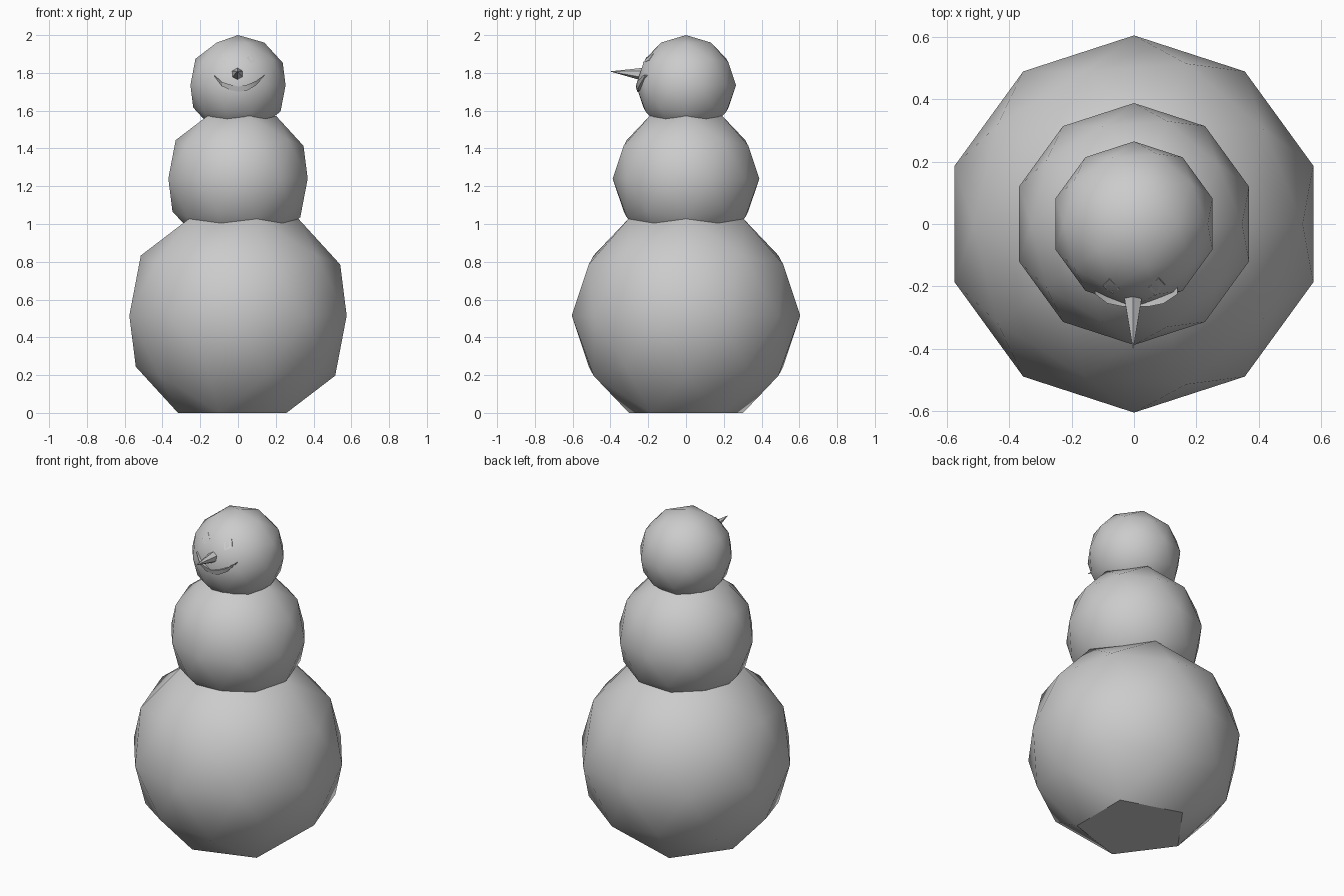
import bpy, bmesh, math
from mathutils import Vector

if "Cube" in bpy.data.objects:
    bpy.data.objects.remove(bpy.data.objects["Cube"])

grey = bpy.data.materials.new("plain_grey")
grey.diffuse_color = (0.6, 0.6, 0.6, 1)
grey.use_nodes = True
grey.node_tree.nodes["Principled BSDF"].inputs["Base Color"].default_value = grey.diffuse_color


def finish(bm, name):
    bmesh.ops.recalc_face_normals(bm, faces=bm.faces)
    me = bpy.data.meshes.new(name)
    bm.to_mesh(me)
    bm.free()
    me.materials.append(grey)
    ob = bpy.data.objects.new(name, me)
    bpy.context.collection.objects.link(ob)
    bpy.ops.object.select_all(action='DESELECT')
    ob.select_set(True)
    bpy.context.view_layer.objects.active = ob
    bpy.ops.object.shade_smooth_by_angle(angle=math.radians(30))
    return ob


def ball(name, radius, z, flat_base=False):
    bm = bmesh.new()
    bmesh.ops.create_icosphere(bm, subdivisions=2, radius=radius)
    bmesh.ops.translate(bm, verts=bm.verts, vec=(0, 0, z))
    if flat_base:  # press the lowest point up to the ground plane
        low = sorted(bm.verts, key=lambda v: v.co.z)
        low[0].co.z = low[1].co.z
    return finish(bm, name)


def plate(name, front, depth):
    """Closed strip: front is a list of (upper, lower) point pairs."""
    bm = bmesh.new()
    rings = []
    for a, b in front:
        pts = [Vector(a), Vector(b)]
        pts += [p + Vector((0, depth, 0)) for p in reversed(pts)]
        rings.append([bm.verts.new(p) for p in pts])
    for r, s in zip(rings, rings[1:]):
        for i in range(4):
            j = (i + 1) % 4
            bm.faces.new((r[i], r[j], s[j], s[i]))
    bm.faces.new(rings[0])
    bm.faces.new(rings[-1][::-1])
    bmesh.ops.remove_doubles(bm, verts=bm.verts, dist=0.0005)
    return finish(bm, name)


# Three stacked snowballs
ball("lower_body", 0.605, 0.515, True)
ball("upper_body", 0.388, 1.24)
head = ball("head", 0.265, 1.735)
bpy.context.view_layer.update()


def on_head(x, z):
    hit, loc, _, _ = head.ray_cast((x, -1, z), (0, 1, 0))
    return (x, loc.y - 0.004, z)


# Carrot nose, tilted slightly upward
bm = bmesh.new()
bmesh.ops.create_cone(bm, cap_ends=True, segments=6, radius1=0.034, radius2=0, depth=0.175)
base, tip = Vector((-0.003, -0.23, 1.793)), Vector((-0.003, -0.403, 1.808))
rot = (tip - base).to_track_quat('Z', 'Y')
for v in bm.verts:
    v.co = rot @ v.co + (base + tip) / 2
finish(bm, "nose")

# Diamond eyes lying on the head
for side, name in ((-1, "left_eye"), (1, "right_eye")):
    c = [on_head(side * x, z) for x, z in ((0.10, 1.867), (0.079, 1.902), (0.046, 1.882), (0.069, 1.852))]
    plate(name, [(c[0], c[3]), (c[1], c[2])], 0.006)

# Smiling mouth, a raised crescent
smile = [(-0.125, -0.225, 1.787, 1.781), (-0.085, -0.255, 1.752, 1.73),
         (-0.04, -0.264, 1.738, 1.708), (0.005, -0.266, 1.727, 1.70),
         (0.05, -0.264, 1.738, 1.708), (0.095, -0.255, 1.757, 1.733),
         (0.14, -0.225, 1.79, 1.784)]
plate("mouth", [((x, y, a), (x, y + 0.008, b)) for x, y, a, b in smile], 0.03)
